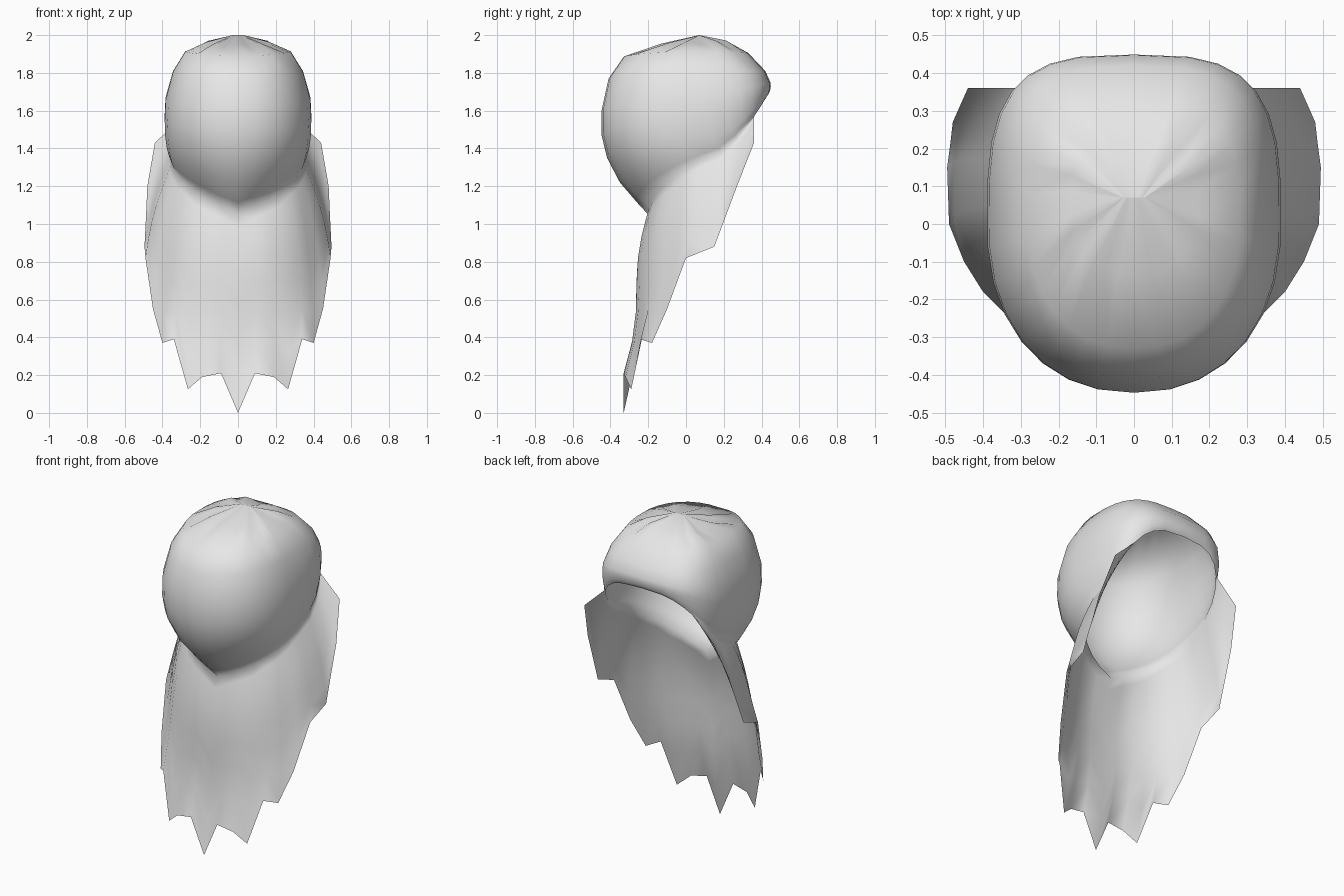
import bpy, bmesh
from math import sin, cos, pi, radians
from mathutils import Vector

cube = bpy.data.objects.get("Cube")
if cube:
    bpy.data.objects.remove(cube)

STEP = 12                      # degrees between columns
COUNT = 360 // STEP
FRONT_POWER = 0.9              # lower powers make a boxier outline
BACK_POWER = 0.62

# Cap rings from crown to neck rim: front y, front z, half width, side z, back y, back z
RINGS = [
    (0.07, 2.0, 0.03, 2.0, 0.07, 2.0),
    (-0.13, 1.945, 0.17, 1.955, 0.22, 1.965),
    (-0.33, 1.885, 0.28, 1.915, 0.33, 1.905),
    (-0.41, 1.77, 0.345, 1.81, 0.42, 1.81),
    (-0.447, 1.6, 0.385, 1.66, 0.447, 1.75),
    (-0.447, 1.47, 0.39, 1.55, 0.449, 1.73),
    (-0.418, 1.35, 0.387, 1.47, 0.447, 1.715),
    (-0.35, 1.22, 0.378, 1.41, 0.443, 1.7),
    (-0.26, 1.115, 0.365, 1.37, 0.438, 1.69),
    (-0.2, 1.05, 0.352, 1.345, 0.43, 1.68),
]

# Ragged hem of the veil, from the front tip round to the back corner
HEM = [
    (0, -0.33, 0), (0.09, -0.33, 0.21), (0.19, -0.32, 0.19),
    (0.265, -0.29, 0.125), (0.34, -0.24, 0.39), (0.4, -0.18, 0.37),
    (0.45, -0.1, 0.55), (0.49, 0, 0.82), (0.495, 0.15, 0.88),
    (0.487, 0.21, 1.04), (0.48, 0.27, 1.2), (0.44, 0.36, 1.43),
]


def soft(value, power):
    return (1 if value >= 0 else -1) * abs(value) ** power


def ring_point(ring, column):
    """Point on a rounded-square ring, column 0 at the front."""
    yf, zf, w, zs, yb, zb = ring
    a = radians(column * STEP)
    c = cos(a)
    power = FRONT_POWER if c > 0 else BACK_POWER
    y = (yf + yb) / 2 - (yb - yf) / 2 * soft(c, power)
    turn = min(a, 2 * pi - a) / (pi / 2)
    if turn < 1:
        z = zf + (zs - zf) * turn
    else:
        z = zs + (zb - zs) * -c
    return Vector((w * soft(sin(a), power), y, z))


bm = bmesh.new()

# Cap with gathered pleats round the crown
rows = []
for level, ring in enumerate(RINGS):
    row = []
    for i in range(COUNT):
        p = ring_point(ring, i)
        if level == 1:
            p.z += 0.01 * cos(9 * radians(i * STEP))
        row.append(bm.verts.new(p))
    rows.append(row)
for upper, lower in zip(rows, rows[1:]):
    for i in range(COUNT):
        j = (i + 1) % COUNT
        bm.faces.new((upper[i], lower[i], lower[j], upper[j]))
bm.faces.new(rows[0])

# Veil hanging from the rim, open at the back
rim = rows[-1]
LEVELS = 7
strips = []
last = len(HEM) - 1
for i in range(-last, last + 1):
    x, y, z = HEM[abs(i)]
    hem = Vector((x if i >= 0 else -x, y, z))
    top = rim[i % COUNT]
    strip = [top]
    frontness = 1 - abs(i) / last
    for k in range(1, LEVELS + 1):
        t = (k / LEVELS) ** 1.4
        p = top.co.lerp(hem, t)
        p.x *= 1 + 0.08 * sin(pi * t) * frontness ** 0.5
        p.y -= 0.022 * sin(2 * pi * t) * frontness
        strip.append(bm.verts.new(p))
    strips.append(strip)
for a, b in zip(strips, strips[1:]):
    for k in range(LEVELS):
        bm.faces.new((a[k], a[k + 1], b[k + 1], b[k]))

mesh = bpy.data.meshes.new("hooded_veil")
bm.to_mesh(mesh)
bm.free()
for poly in mesh.polygons:
    poly.use_smooth = True

cloth = bpy.data.materials.new("pale_grey_cloth")
cloth.use_nodes = True
colour = (0.8, 0.8, 0.8, 1)
cloth.diffuse_color = colour
cloth.node_tree.nodes["Principled BSDF"].inputs["Base Color"].default_value = colour
mesh.materials.append(cloth)

veil = bpy.data.objects.new("hooded_veil", mesh)
bpy.context.collection.objects.link(veil)
